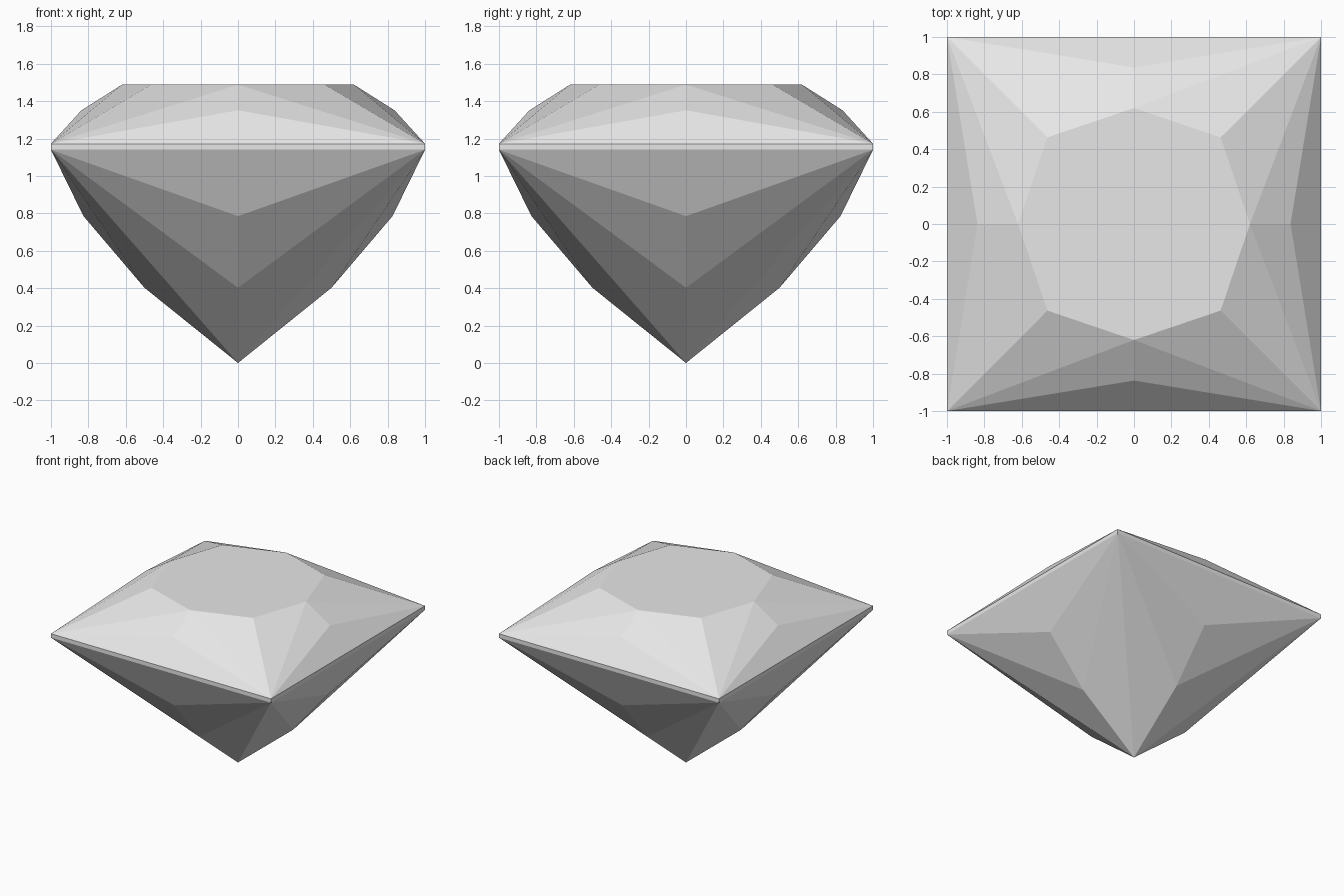
import bpy
import bmesh
from mathutils import Matrix, Vector
from math import pi

cube = bpy.data.objects.get("Cube")
if cube:
    bpy.data.objects.remove(cube, do_unlink=True)

# Stone colour
stone = bpy.data.materials.new("pale grey stone")
stone.use_nodes = True
GREY = (0.8, 0.8, 0.8, 1.0)
stone.diffuse_color = GREY
stone.node_tree.nodes["Principled BSDF"].inputs["Base Color"].default_value = GREY

GIRDLE_TOP, GIRDLE_LOW, TABLE = 1.172, 1.14, 1.488
CENTRE = Vector((0, 0, 1))


def build_part(name, side_faces, cap=None):
    """Repeat the front side's facets around the four sides of the gem."""
    bm = bmesh.new()

    def add(points):
        face = bm.faces.new([bm.verts.new(p) for p in points])
        face.normal_update()
        if face.normal.dot(face.calc_center_median() - CENTRE) < 0:
            face.normal_flip()

    for i in range(4):
        turn = Matrix.Rotation(i * pi / 2, 3, "Z")
        for points in side_faces:
            add([turn @ Vector(p) for p in points])
    if cap:
        add([Matrix.Rotation(i * pi / 2, 3, "Z") @ Vector(p)
             for i in range(4) for p in cap])
    bmesh.ops.remove_doubles(bm, verts=bm.verts, dist=0.0005)
    mesh = bpy.data.meshes.new(name)
    bm.to_mesh(mesh)
    bm.free()
    mesh.materials.append(stone)
    bpy.context.collection.objects.link(bpy.data.objects.new(name, mesh))


def mirrored(points):
    """A facet and its mirror image across x = 0."""
    return [points, [(-x, y, z) for x, y, z in points]]


# Crown: low triangle, star facets and corner kites under the flat table
left, right = (-1, -1, GIRDLE_TOP), (1, -1, GIRDLE_TOP)
crown_mid, table_mid = (0, -0.837, 1.351), (0, -0.62, TABLE)
table_corner = (0.463, -0.463, TABLE)
build_part(
    "crown",
    [[left, right, crown_mid]]
    + mirrored([right, table_mid, crown_mid])
    + mirrored([right, table_corner, table_mid]),
    cap=[table_mid, table_corner],
)

# Girdle: thin upright band
low_left, low_right = (-1, -1, GIRDLE_LOW), (1, -1, GIRDLE_LOW)
build_part("girdle", [[low_left, low_right, right, left]])

# Pavilion: chevron facets narrowing to the point
upper_mid, lower_mid, tip = (0, -0.826, 0.785), (0, -0.5, 0.402), (0, 0, 0)
build_part(
    "pavilion",
    [[low_left, upper_mid, low_right]]
    + mirrored([low_right, upper_mid, lower_mid])
    + mirrored([low_right, lower_mid, tip]),
)
